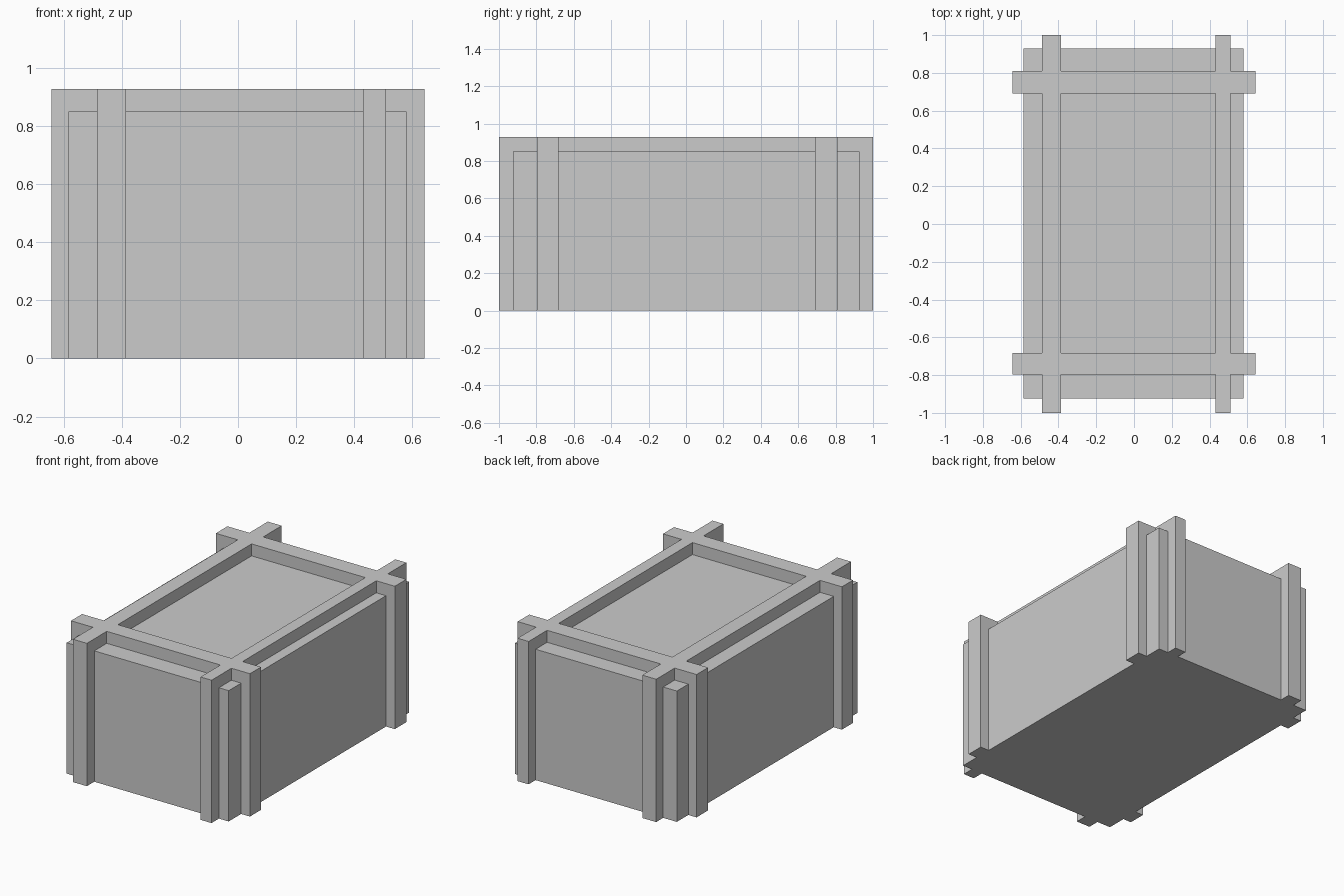
import bpy

if "Cube" in bpy.data.objects:
    bpy.data.objects.remove(bpy.data.objects["Cube"])


def box(name, x0, x1, y0, y1, z1):
    """Box standing on the ground, given by its extents."""
    bpy.ops.mesh.primitive_cube_add(size=1, location=((x0 + x1) / 2, (y0 + y1) / 2, z1 / 2))
    ob = bpy.context.object
    ob.name = name
    ob.scale = (x1 - x0, y1 - y0, z1)
    bpy.ops.object.transform_apply(location=True, rotation=False, scale=True)
    return ob


BODY_H, STRAP_H = 0.85, 0.928

# Main crate body
crate = box("crate", -0.584, 0.58, -0.924, 0.928, BODY_H)

# Raised straps: two running lengthwise, two crosswise
straps = [box("long_strap", x0, x1, -1, 1, STRAP_H)
          for x0, x1 in ((-0.486, -0.386), (0.431, 0.51))]
straps += [box("cross_strap", -0.643, 0.643, y0, y1, STRAP_H)
           for y0, y1 in ((-0.796, -0.682), (0.691, 0.81))]

# Fuse the straps into the body so crossings and base are seamless
bpy.ops.object.select_all(action='DESELECT')
bpy.context.view_layer.objects.active = crate
crate.select_set(True)
for strap in straps:
    mod = crate.modifiers.new("fuse", 'BOOLEAN')
    mod.operation = 'UNION'
    mod.solver = 'EXACT'
    mod.object = strap
    bpy.ops.object.modifier_apply(modifier=mod.name)
    bpy.data.objects.remove(strap, do_unlink=True)
